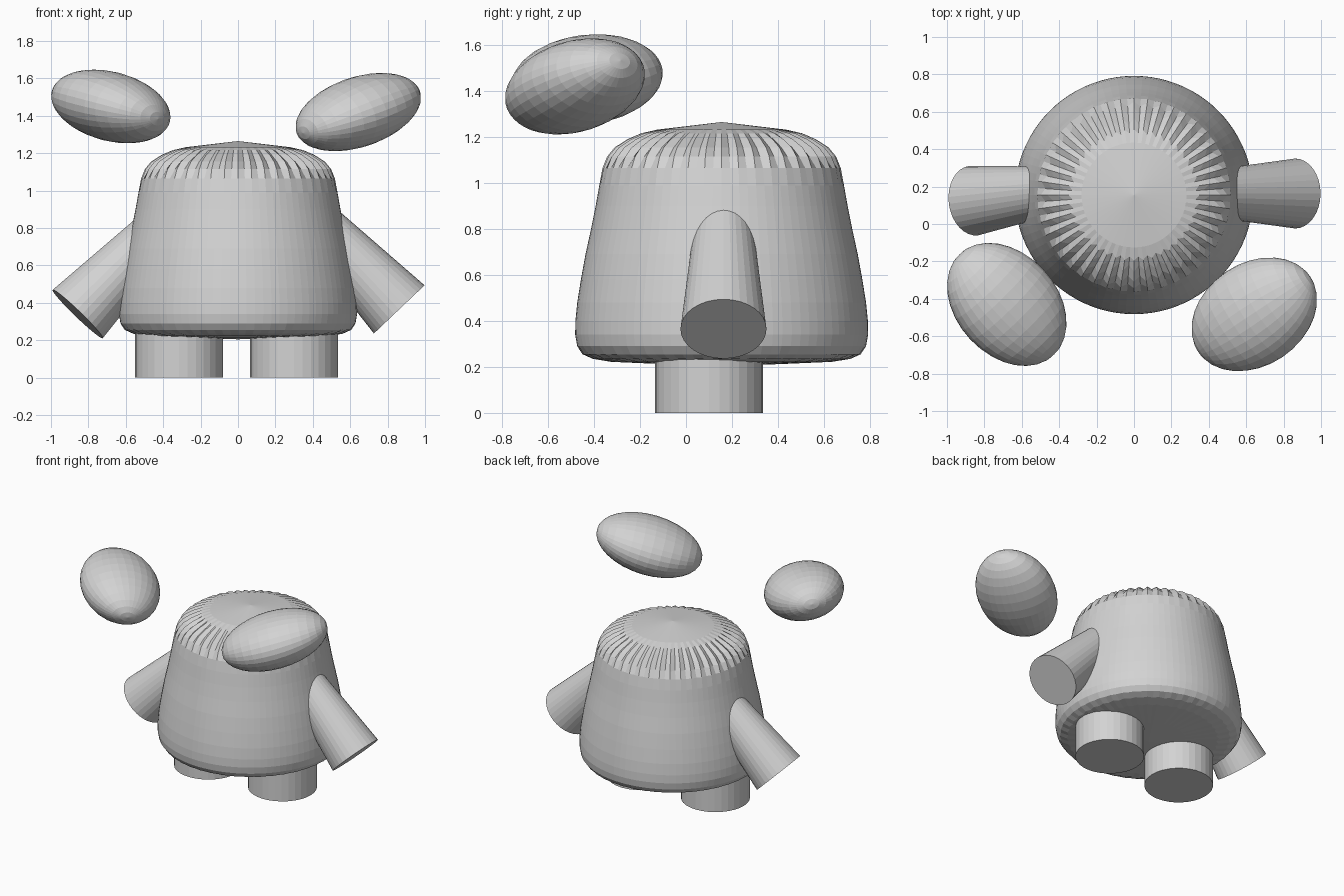
import bpy, bmesh, math
from mathutils import Vector, Matrix

if "Cube" in bpy.data.objects:
    bpy.data.objects.remove(bpy.data.objects["Cube"])

grey = bpy.data.materials.new("plain grey")
grey.diffuse_color = (0.65, 0.65, 0.65, 1)
grey.use_nodes = True
grey.node_tree.nodes["Principled BSDF"].inputs["Base Color"].default_value = grey.diffuse_color


def add_object(name, bm):
    bmesh.ops.recalc_face_normals(bm, faces=bm.faces)
    mesh = bpy.data.meshes.new(name)
    bm.to_mesh(mesh)
    bm.free()
    mesh.materials.append(grey)
    ob = bpy.data.objects.new(name, mesh)
    bpy.context.collection.objects.link(ob)
    return ob


def cone(name, start, direction, length, r1, r2, segments=32):
    """Capped cone from start along direction."""
    d = Vector(direction).normalized()
    turn = d.to_track_quat('Z', 'Y').to_matrix().to_4x4()
    bm = bmesh.new()
    bmesh.ops.create_cone(bm, cap_ends=True, segments=segments,
                          radius1=r1, radius2=r2, depth=length,
                          matrix=Matrix.Translation(Vector(start) + d * length / 2) @ turn)
    return add_object(name, bm)


def ellipsoid(name, centre, long_axis, short_axis, radii):
    """Faceted ellipsoid with its poles on the long axis."""
    a = Vector(long_axis).normalized()
    c = Vector(short_axis)
    c = (c - a * c.dot(a)).normalized()
    b = a.cross(c)
    turn = Matrix((b, c, a)).transposed().to_4x4()
    scale = Matrix.Diagonal((radii[1], radii[2], radii[0], 1))
    bm = bmesh.new()
    bmesh.ops.create_uvsphere(bm, u_segments=32, v_segments=16, radius=1,
                              matrix=Matrix.Translation(centre) @ turn @ scale)
    return add_object(name, bm)


# Body: turned profile (radius, height, ridge depth) with pleats at the shoulder
profile = [(0.25, 0.212, 0), (0.48, 0.222, 0.015), (0.56, 0.235, 0.012),
           (0.605, 0.255, 0.004), (0.628, 0.29, 0), (0.637, 0.34, 0),
           (0.636, 0.40, 0), (0.628, 0.48, 0), (0.612, 0.58, 0),
           (0.592, 0.69, 0), (0.568, 0.80, 0), (0.548, 0.90, 0),
           (0.532, 0.99, 0), (0.518, 1.065, 0.004), (0.498, 1.115, 0.022),
           (0.465, 1.155, 0.032), (0.41, 1.19, 0.035), (0.35, 1.216, 0.02),
           (0.28, 1.232, 0)]
SEGMENTS = 88
bm = bmesh.new()
rings = []
for r, z, ridge in profile:
    ring = []
    for i in range(SEGMENTS):
        a = 2 * math.pi * i / SEGMENTS
        rr = r - ridge * (i % 2)
        ring.append(bm.verts.new((rr * math.cos(a), 0.155 + rr * math.sin(a), z)))
    rings.append(ring)
bottom = bm.verts.new((0, 0.155, 0.205))
top = bm.verts.new((0, 0.155, 1.265))
for i in range(SEGMENTS):
    j = (i + 1) % SEGMENTS
    for lo, hi in zip(rings, rings[1:]):
        bm.faces.new((lo[i], lo[j], hi[j], hi[i]))
    bm.faces.new((bottom, rings[0][j], rings[0][i]))
    bm.faces.new((top, rings[-1][i], rings[-1][j]))
add_object("body", bm)

# Legs
for name, x in (("left_leg", -0.315), ("right_leg", 0.30)):
    cone(name, (x, 0.10, 0), (0, 0, 1), 0.3, 0.235, 0.235)

# Arms, narrowing into the body
cone("left_arm", (-0.857, 0.125, 0.34), (0.695, 0.09, 0.72), 0.6, 0.187, 0.13)
cone("right_arm", (0.862, 0.163, 0.365), (-0.69, 0, 0.725), 0.6, 0.187, 0.13)

# Floating ovals
radii = (0.374, 0.274, 0.185)
ellipsoid("left_oval", (-0.68, -0.43, 1.45), (0.68, -0.72, -0.18), (0.247, 0, 0.969), radii)
ellipsoid("right_oval", (0.643, -0.483, 1.42), (0.79, 0.53, 0.30), (-0.26, -0.124, 0.957), radii)
